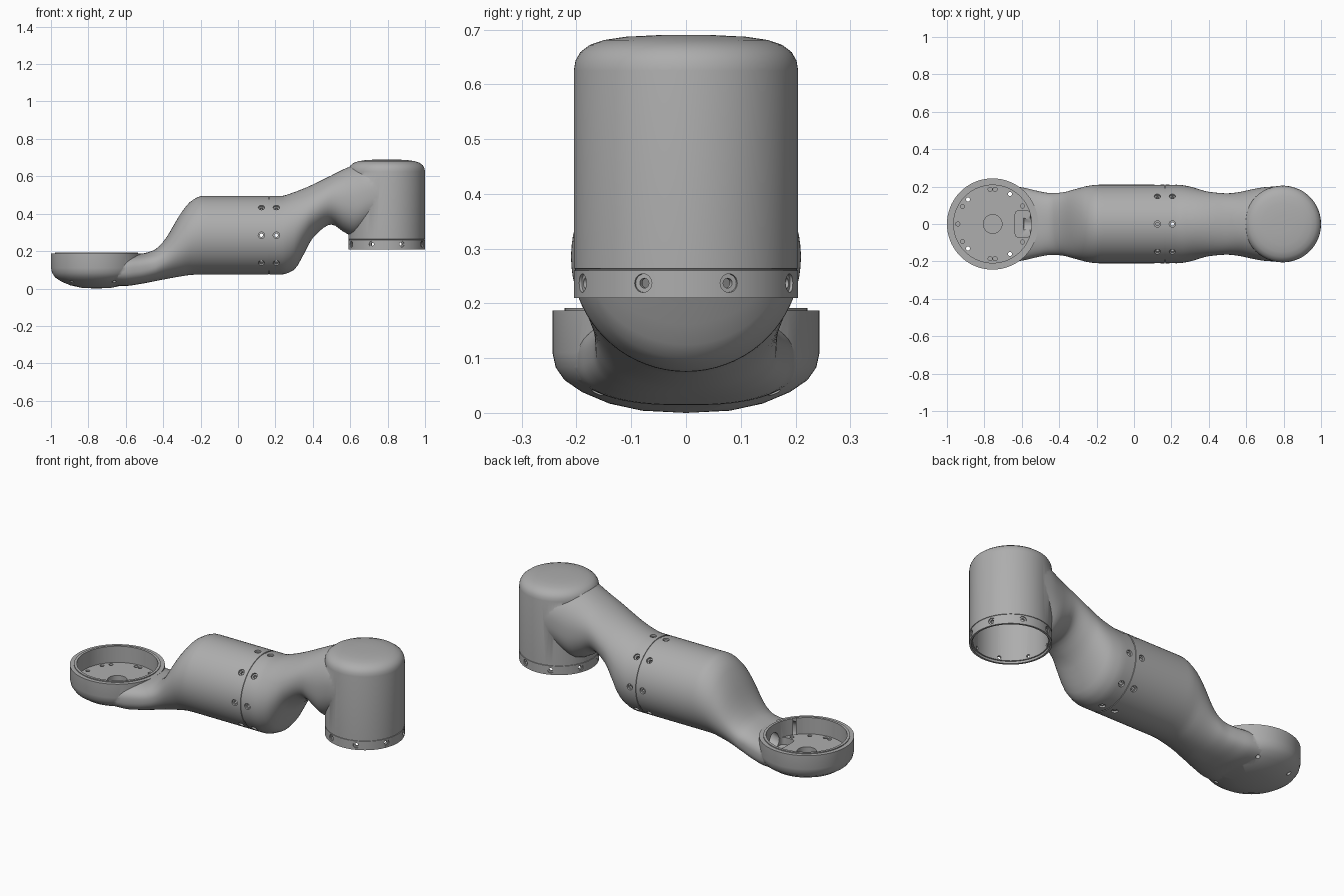
import bpy, bmesh
from math import cos, sin, pi, radians, copysign
from mathutils import Matrix, Vector

default_cube = bpy.data.objects.get("Cube")
if default_cube:
    bpy.data.objects.remove(default_cube, do_unlink=True)

grey = bpy.data.materials.new("satin_grey")
grey.use_nodes = True
colour = (0.42, 0.42, 0.42, 1)
grey.diffuse_color = colour
grey.node_tree.nodes["Principled BSDF"].inputs["Base Color"].default_value = colour

CUP_X, HOOD_X, TUBE_Z = -0.756, 0.795, 0.285


def add_revolve(bm, profile, matrix, sides):
    """Spin a (radius, height) profile, starting and ending on the axis, into a solid."""
    rings = []
    for r, z in profile:
        count = sides if r > 0 else 1
        rings.append([bm.verts.new(matrix @ Vector((r * cos(2 * pi * i / sides),
                                                    r * sin(2 * pi * i / sides), z)))
                      for i in range(count)])
    skin(bm, rings, sides)


def skin(bm, rings, sides):
    """Bridge neighbouring rings; a ring of one vertex is a pole."""
    for a, b in zip(rings, rings[1:]):
        for i in range(sides):
            j = (i + 1) % sides
            corners = [a[i % len(a)], a[j % len(a)], b[j % len(b)], b[i % len(b)]]
            bm.faces.new(list(dict.fromkeys(corners)))


def finish(bm, name):
    bmesh.ops.recalc_face_normals(bm, faces=bm.faces)
    mesh = bpy.data.meshes.new(name)
    bm.to_mesh(mesh)
    bm.free()
    obj = bpy.data.objects.new(name, mesh)
    bpy.context.collection.objects.link(obj)
    mesh.materials.append(grey)
    return obj


def revolve(name, profile, matrix, sides=72):
    bm = bmesh.new()
    add_revolve(bm, profile, matrix, sides)
    return finish(bm, name)


def rod(radius, low, high):
    return [(0, low), (radius, low), (radius, high), (0, high)]


def combine(target, tool, operation):
    """Apply a boolean and discard the tool."""
    tool.hide_render = True
    mod = target.modifiers.new(operation.title(), 'BOOLEAN')
    mod.operation, mod.solver, mod.object = operation, 'EXACT', tool
    bpy.context.view_layer.objects.active = target
    bpy.ops.object.modifier_apply(modifier=mod.name)
    bpy.data.objects.remove(tool, do_unlink=True)


# Arm body: cross-sections along x as (x, top, bottom, half width, squareness)
stations = [
    (-0.76, 0.15, 0.02, 0.21, 2.4), (-0.6, 0.182, 0.014, 0.196, 2.6),
    (-0.52, 0.186, 0.025, 0.178, 2.6), (-0.45, 0.205, 0.038, 0.166, 2.4),
    (-0.4, 0.25, 0.048, 0.167, 2.2), (-0.3, 0.41, 0.066, 0.19, 2.1),
    (-0.25, 0.468, 0.073, 0.203, 2), (-0.19, 0.495, 0.075, 0.21, 2),
    (0.23, 0.495, 0.075, 0.21, 2), (0.3, 0.515, 0.1, 0.2, 2),
    (0.35, 0.534, 0.18, 0.185, 2), (0.4, 0.556, 0.27, 0.172, 2),
    (0.5, 0.605, 0.342, 0.164, 2.1), (0.57, 0.64, 0.3, 0.172, 2.2),
    (0.62, 0.66, 0.28, 0.183, 2.3), (0.7, 0.682, 0.32, 0.197, 2.4),
    (0.8, 0.688, 0.35, 0.202, 2.4),
]


def slope(k, c):
    """Monotone tangent of column c at station k."""
    if k in (0, len(stations) - 1):
        return 0
    p, q, r = stations[k - 1:k + 2]
    d, e = (q[c] - p[c]) / (q[0] - p[0]), (r[c] - q[c]) / (r[0] - q[0])
    return 2 * d * e / (d + e) if d * e > 0 else 0


def section(x):
    k = max(i for i in range(len(stations) - 1) if stations[i][0] <= x + 1e-6)
    p, q = stations[k], stations[k + 1]
    h = q[0] - p[0]
    t = (x - p[0]) / h
    ease = t * t * (3 - 2 * t)
    return [p[c] + (q[c] - p[c]) * ease
            + h * t * (1 - t) * ((1 - t) * slope(k, c) - t * slope(k + 1, c))
            for c in range(1, 5)]


def power(v, n):
    return copysign(abs(v) ** (2 / n), v)


SIDES = 72
seam = {0.162: 1, 0.163: 0.985, 0.168: 0.985, 0.169: 1}
xs = [-0.76 + 0.02 * i for i in range(79)]
xs = sorted([x for x in xs if not 0.155 < x < 0.175] + list(seam))
bm = bmesh.new()
rings = []
for x in xs:
    top, bottom, half, n = section(x)
    s = seam.get(x, 1)
    mid, tall = (top + bottom) / 2, (top - bottom) / 2
    rings.append([bm.verts.new((x, s * half * power(cos(2 * pi * i / SIDES), n),
                                mid + s * tall * power(sin(2 * pi * i / SIDES), n)))
                  for i in range(SIDES)])
skin(bm, rings, SIDES)
bm.faces.new(rings[0])
bm.faces.new(rings[-1])
arm = finish(bm, "arm_link_shell")

# Joint cup and joint hood
cup_at = Matrix.Translation((CUP_X, 0, 0))
hood_at = Matrix.Translation((HOOD_X, 0, 0))
cup = revolve("joint_cup", [
    (0, 0), (0.08, 0.004), (0.14, 0.017), (0.19, 0.038), (0.222, 0.06), (0.238, 0.083),
    (0.244, 0.11), (0.244, 0.187), (0.222, 0.187), (0.222, 0.192), (0, 0.192)], cup_at)
hood = revolve("joint_hood", [
    (0, 0.21), (0.205, 0.21), (0.205, 0.26), (0.2025, 0.261), (0.2025, 0.263),
    (0.205, 0.264), (0.205, 0.625), (0.202, 0.643), (0.193, 0.659), (0.176, 0.672),
    (0.15, 0.681), (0.11, 0.687), (0.05, 0.69), (0, 0.69)], hood_at)
combine(arm, cup, 'UNION')
combine(arm, hood, 'UNION')

# Hollow interiors
along_x = Matrix.Rotation(pi / 2, 4, 'Y')
combine(arm, revolve("cup_cavity", rod(0.208, 0.1, 0.3), cup_at), 'DIFFERENCE')
combine(arm, revolve("hub_recess", rod(0.05, 0.04, 0.15), cup_at, 40), 'DIFFERENCE')
combine(arm, revolve("hood_cavity", [(0, 0.15), (0.194, 0.15), (0.194, 0.222), (0.187, 0.222),
                                     (0.187, 0.6), (0, 0.6)], hood_at), 'DIFFERENCE')
combine(arm, revolve("tube_cavity", rod(0.186, -0.17, 0.22),
                     Matrix.Translation((0, 0, TUBE_Z)) @ along_x), 'DIFFERENCE')

# Cable pocket in the cup floor and duct towards the tube
bm = bmesh.new()
bmesh.ops.create_cube(bm, size=1, matrix=Matrix.Translation((-0.595, 0, 0.095))
                      @ Matrix.Diagonal((0.08, 0.145, 0.07, 1)))
upright = [e for e in bm.edges if abs(e.verts[0].co.z - e.verts[1].co.z) > 0.01]
bmesh.ops.bevel(bm, geom=upright, offset=0.02, segments=4, profile=0.5, affect='EDGES')
combine(arm, finish(bm, "cable_pocket"), 'DIFFERENCE')
start, end = Vector((-0.6, 0, 0.085)), Vector((-0.14, 0, 0.235))
aim = (end - start).to_track_quat('Z', 'Y').to_matrix().to_4x4()
combine(arm, revolve("cable_duct", rod(0.042, 0, (end - start).length),
                     Matrix.Translation(start) @ aim, 32), 'DIFFERENCE')

# Counterbored screw holes around the tube and the hood rim
bore = [(0, 0.15), (0.009, 0.15), (0.009, 0.199), (0.017, 0.199), (0.017, 0.25), (0, 0.25)]
bm = bmesh.new()
for i in range(8):
    for x in (0.125, 0.205):
        add_revolve(bm, bore, Matrix.Translation((x, 0, TUBE_Z))
                    @ Matrix.Rotation(i * pi / 4, 4, 'X'), 20)
    add_revolve(bm, bore, Matrix.Translation((HOOD_X, 0, 0.237))
                @ Matrix.Rotation((i + 0.5) * pi / 4, 4, 'Z') @ along_x, 20)

# Bolt circle in the cup floor: some holes go right through
for angle in (180, 150, 135, 94, 86, 60, 31):
    through = angle in (135, 60)
    for side in ((1,) if angle == 180 else (1, -1)):
        a = radians(angle * side)
        spot = Matrix.Translation((CUP_X + 0.186 * cos(a), 0.186 * sin(a), 0))
        add_revolve(bm, rod(0.011, -0.05 if through else 0.07, 0.15), spot, 16)
combine(arm, finish(bm, "screw_holes"), 'DIFFERENCE')

# Smooth shading with crisp machined edges
bpy.ops.object.select_all(action='DESELECT')
arm.select_set(True)
bpy.context.view_layer.objects.active = arm
bpy.ops.object.shade_smooth_by_angle(angle=radians(35))
